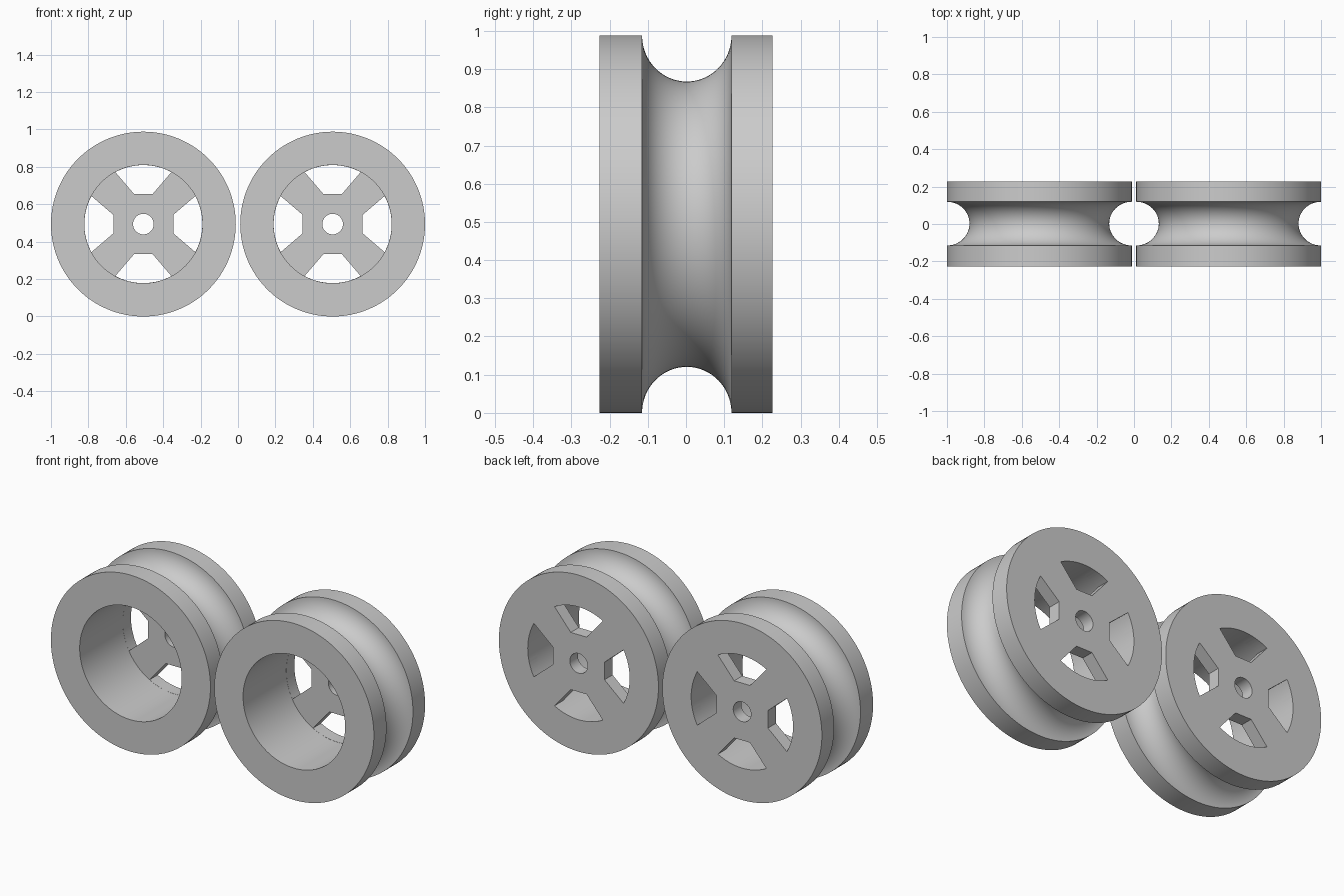
import bpy, bmesh, math
from mathutils import Matrix

cube = bpy.data.objects.get("Cube")
if cube:
    bpy.data.objects.remove(cube, do_unlink=True)

RADIUS, HALF = 0.494, 0.2265        # rim radius, half width
BORE, AXLE = 0.316, 0.055           # open bore, axle hole
PLATE = 0.155                       # inner face of the spoke plate
GROOVE, GROOVE_Y = 0.117, 0.002     # round rope groove
SEGS = 128

grey = bpy.data.materials.new("plain grey")
grey.use_nodes = True
colour = (0.6, 0.6, 0.6, 1)
grey.diffuse_color = colour
grey.node_tree.nodes["Principled BSDF"].inputs["Base Color"].default_value = colour


def make_object(name, bm):
    bmesh.ops.recalc_face_normals(bm, faces=bm.faces)
    mesh = bpy.data.meshes.new(name)
    bm.to_mesh(mesh)
    bm.free()
    mesh.materials.append(grey)
    obj = bpy.data.objects.new(name, mesh)
    bpy.context.collection.objects.link(obj)
    return obj


def lathe(name, profile):
    """Spin a closed (radius, y) profile around the y axis."""
    bm = bmesh.new()
    rings = []
    for i in range(SEGS):
        a = 2 * math.pi * i / SEGS
        rings.append([bm.verts.new((r * math.cos(a), y, r * math.sin(a))) for r, y in profile])
    n = len(profile)
    for i in range(SEGS):
        a, b = rings[i], rings[(i + 1) % SEGS]
        for j in range(n):
            k = (j + 1) % n
            bm.faces.new((a[j], a[k], b[k], b[j]))
    return make_object(name, bm)


def window_cutters():
    """Four wedge windows, with flat inner ends and round outer ends."""
    bm = bmesh.new()
    reach = BORE - 0.0005
    spread = math.atan2(0.15, 0.278)
    outline = [(-0.049, 0.16), (0.049, 0.16)]
    for i in range(17):
        a = spread * (1 - i / 8)
        outline.append((reach * math.sin(a), reach * math.cos(a)))
    for quarter in range(4):
        turn = Matrix.Rotation(quarter * math.pi / 2, 3, 'Y')
        near, far = [[bm.verts.new(turn @ Matrix.Identity(3) @ _vec(x, y, z)) for x, z in outline]
                     for y in (PLATE - 0.03, HALF + 0.03)]
        bm.faces.new(near)
        bm.faces.new(far)
        for i in range(len(near)):
            k = (i + 1) % len(near)
            bm.faces.new((near[i], near[k], far[k], far[i]))
    return make_object("window_cutter", bm)


def _vec(x, y, z):
    return Matrix.Translation((x, y, z)).to_translation()


# Grooved rim, blind bore and axle hole in one profile
profile = [(BORE, -HALF), (RADIUS, -HALF)]
for i in range(33):
    a = math.pi * i / 32
    profile.append((RADIUS - GROOVE * 1.03 * math.sin(a), GROOVE_Y - GROOVE * math.cos(a)))
profile += [(RADIUS, HALF), (AXLE, HALF), (AXLE, PLATE), (BORE, PLATE)]
wheel = lathe("right_wheel", profile)

# Cut the windows that leave four spokes
cutter = window_cutters()
cut = wheel.modifiers.new("windows", 'BOOLEAN')
cut.operation = 'DIFFERENCE'
cut.solver = 'EXACT'
cut.object = cutter
depsgraph = bpy.context.evaluated_depsgraph_get()
mesh = bpy.data.meshes.new_from_object(wheel.evaluated_get(depsgraph))
wheel.modifiers.clear()
wheel.data = mesh
bpy.data.objects.remove(cutter, do_unlink=True)

# Smooth round surfaces with sharp corners
mesh.shade_smooth()
mesh.set_sharp_from_angle(angle=math.radians(30))

# Two matching wheels side by side
wheel.location = (-0.506, 0, RADIUS)
twin = wheel.copy()
twin.name = "left_wheel"
twin.location.x = 0.506
bpy.context.collection.objects.link(twin)
